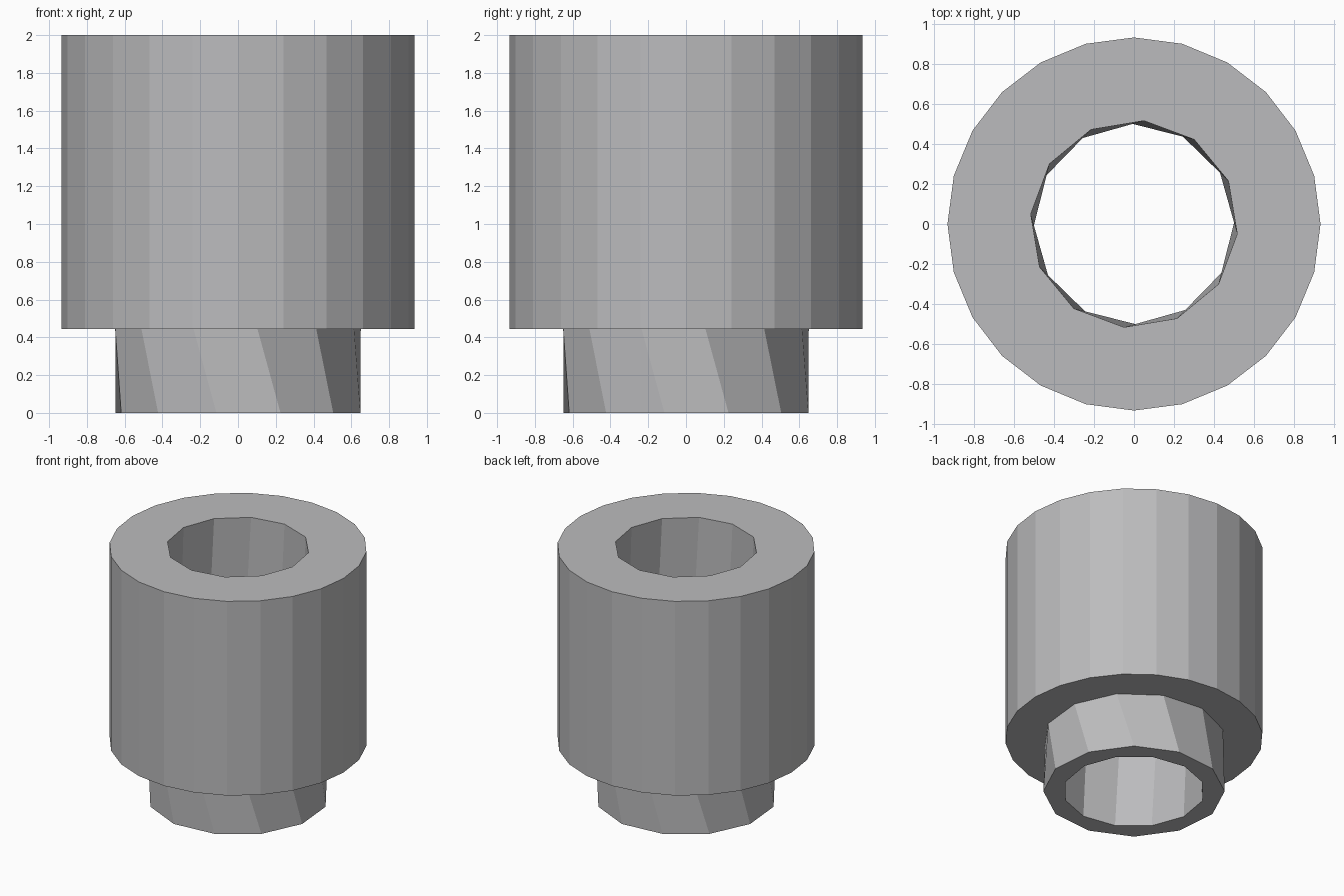
import bpy
import bmesh
from math import cos, sin, radians, tau

cube = bpy.data.objects.get("Cube")
if cube:
    bpy.data.objects.remove(cube, do_unlink=True)

# Single grey finish
grey = bpy.data.materials.new("plain_grey")
grey.use_nodes = True
colour = (0.5, 0.5, 0.51, 1)
grey.diffuse_color = colour
grey.node_tree.nodes["Principled BSDF"].inputs["Base Color"].default_value = colour

bm = bmesh.new()
HEIGHT, SHOULDER = 2.0, 0.445


def ring(radius, z, sides, turn=0):
    """Ring of vertices, turned by some degrees."""
    angles = [radians(turn) + tau * i / sides for i in range(sides)]
    return [bm.verts.new((radius * cos(a), radius * sin(a), z)) for a in angles]


def skin(a, b):
    """Wall between two rings with the same number of sides."""
    for i in range(len(a)):
        j = (i + 1) % len(a)
        bm.faces.new((a[i], a[j], b[j], b[i]))


def washer(inner, outer):
    """Flat annulus from a ring to one with twice as many sides."""
    n = len(inner)
    for i in range(n):
        j = (i + 1) % n
        left, middle, right = outer[2 * i], outer[2 * i + 1], outer[2 * j]
        bm.faces.new((inner[i], left, middle))
        bm.faces.new((inner[i], middle, right, inner[j]))


bore_bottom = ring(0.515, 0, 12, 5.5)
bore_top = ring(0.52, HEIGHT, 12, -5.5)
collar_bottom = ring(0.658, 0, 12, 20)
collar_top = ring(0.658, SHOULDER, 12, 9)
body_bottom = ring(0.935, SHOULDER, 24)
body_top = ring(0.935, HEIGHT, 24)

# Through bore, lower collar and main body
skin(bore_top, bore_bottom)
skin(bore_bottom, collar_bottom)
skin(collar_bottom, collar_top)
washer(collar_top, body_bottom)
skin(body_bottom, body_top)
washer(bore_top, body_top)
bmesh.ops.recalc_face_normals(bm, faces=bm.faces[:])

mesh = bpy.data.meshes.new("stepped_sleeve")
bm.to_mesh(mesh)
bm.free()
mesh.materials.append(grey)
sleeve = bpy.data.objects.new("stepped_sleeve", mesh)
bpy.context.collection.objects.link(sleeve)
